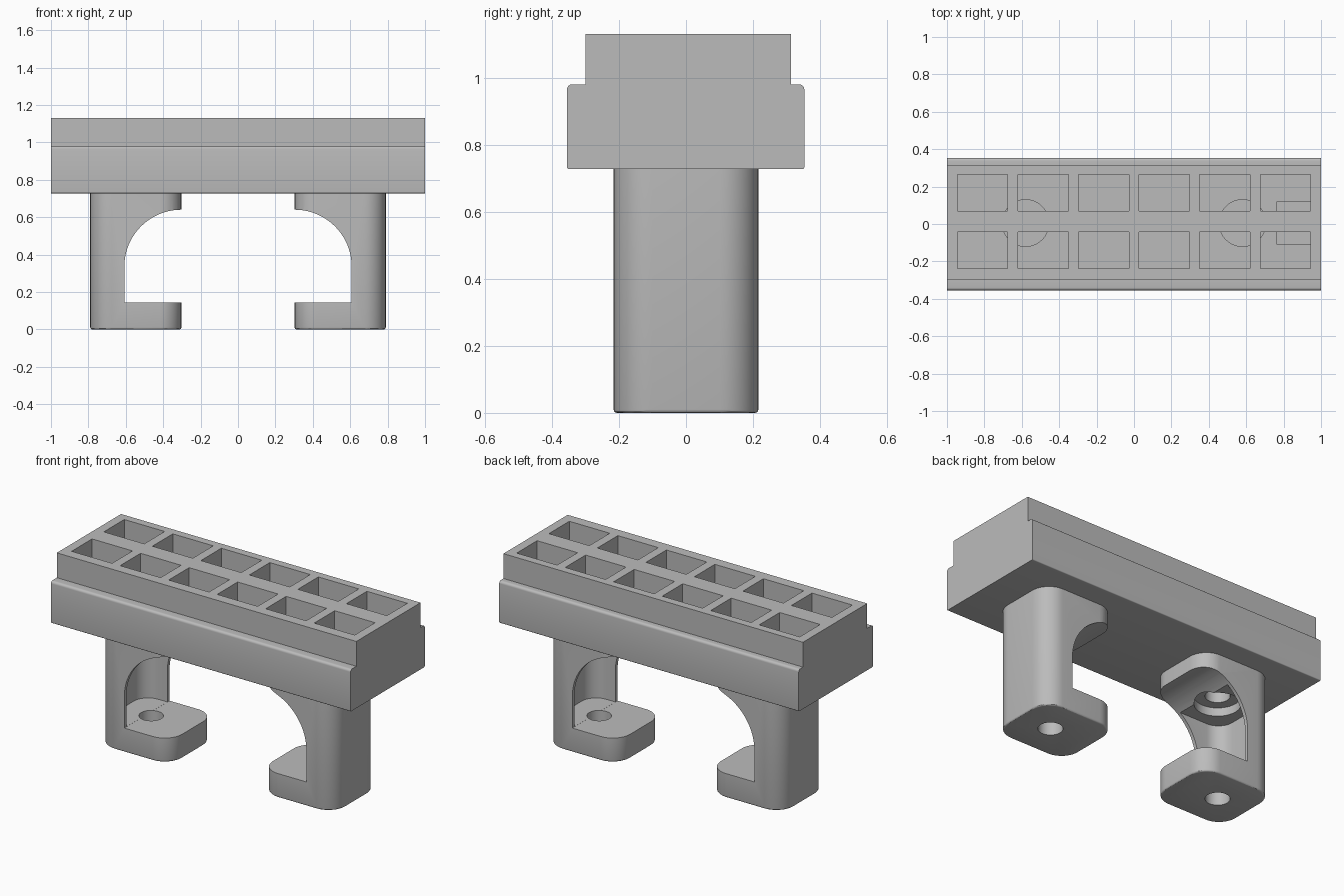
import bpy, bmesh, math

if "Cube" in bpy.data.objects:
    bpy.data.objects.remove(bpy.data.objects["Cube"])

grey = bpy.data.materials.new("light_grey")
grey.diffuse_color = (0.5, 0.5, 0.5, 1)
grey.use_nodes = True
grey.node_tree.nodes["Principled BSDF"].inputs["Base Color"].default_value = grey.diffuse_color


def prism(name, pts, vec, origin=lambda a, b: (a, b, 0)):
    """Extrude a closed 2D outline along vec."""
    bm = bmesh.new()
    face = bm.faces.new([bm.verts.new(origin(a, b)) for a, b in pts])
    new = bmesh.ops.extrude_face_region(bm, geom=[face])["geom"]
    bmesh.ops.translate(bm, vec=vec, verts=[v for v in new if isinstance(v, bmesh.types.BMVert)])
    bmesh.ops.recalc_face_normals(bm, faces=bm.faces)
    me = bpy.data.meshes.new(name)
    bm.to_mesh(me)
    bm.free()
    ob = bpy.data.objects.new(name, me)
    bpy.context.collection.objects.link(ob)
    me.materials.append(grey)
    return ob


def rounded(x0, x1, y0, y1, radii, n=10):
    """Rectangle outline; radii for corners (x1,y1), (x0,y1), (x0,y0), (x1,y0)."""
    pts = []
    for i, (x, y, sx, sy) in enumerate([(x1, y1, -1, -1), (x0, y1, 1, -1),
                                        (x0, y0, 1, 1), (x1, y0, -1, 1)]):
        r = radii[i]
        if r == 0:
            pts.append((x, y))
            continue
        for k in range(n + 1):
            a = math.pi / 2 * (i + k / n)
            pts.append((x + sx * r + r * math.cos(a), y + sy * r + r * math.sin(a)))
    return pts


def circle(x, y, r, n=40):
    return [(x + r * math.cos(2 * math.pi * k / n), y + r * math.sin(2 * math.pi * k / n))
            for k in range(n)]


def upright(name, pts, z0, z1):
    return prism(name, pts, (0, 0, z1 - z0), lambda a, b: (a, b, z0))


def apply_mods(ob):
    dg = bpy.context.evaluated_depsgraph_get()
    me = bpy.data.meshes.new_from_object(ob.evaluated_get(dg))
    ob.modifiers.clear()
    ob.data = me


def cut(ob, cutter):
    m = ob.modifiers.new("cut", "BOOLEAN")
    m.operation, m.solver, m.object = "DIFFERENCE", "EXACT", cutter
    apply_mods(ob)
    bpy.data.objects.remove(cutter)


def finish(ob):
    bpy.ops.object.select_all(action="DESELECT")
    ob.select_set(True)
    bpy.context.view_layer.objects.active = ob
    bpy.ops.object.shade_smooth_by_angle(angle=math.radians(30))


# Main block: stepped profile run along x, long edges filleted
LOW, STEP, TOP, FLOOR = 0.727, 0.98, 1.13, 0.80
prof = rounded(-0.355, 0.353, LOW, STEP, (0.015, 0.015, 0.006, 0.006), 5)
prof[6:6] = [(0.313, STEP), (0.313, TOP), (-0.30, TOP), (-0.30, STEP)]
block = prism("terminal_block", prof, (2, 0, 0), lambda a, b: (-1, a, b))

# Two rows of six rectangular pockets
for i in range(6):
    x = -0.945 + 0.324 * i
    for y0, y1 in ((-0.237, -0.042), (0.07, 0.265)):
        cut(block, upright("pocket_cutter", rounded(x, x + 0.27, y0, y1, (0,) * 4), FLOOR, 1.3))

# Recesses in the pocket floors
for x in (-0.58, 0.58):
    cut(block, upright("floor_cutter", circle(x, 0.005, 0.125), 0.76, FLOOR + 0.003))
cut(block, upright("slot_cutter", rounded(0.765, 0.943, -0.11, 0.12, (0,) * 4), 0.77, FLOOR + 0.002))
finish(block)

# Hook-shaped legs, with the openings facing each other
for side, label in ((-1, "left"), (1, "right")):
    def plan(x0, x1, w, r):
        p = rounded(x0, x1, -w, w, r)
        return [(side * x, y) for x, y in p]

    R = 0.115
    leg = upright(label + "_hook_leg", plan(0.303, 0.79, 0.216, (R,) * 4), 0, LOW + 0.002)
    bev = leg.modifiers.new("foot_fillet", "BEVEL")
    bev.width, bev.segments, bev.limit_method = 0.01, 3, "WEIGHT"
    attr = leg.data.attributes.new("bevel_weight_edge", "FLOAT", "EDGE")
    for e in leg.data.edges:
        if all(leg.data.vertices[v].co.z < 0.001 for v in e.vertices):
            attr.data[e.index].value = 1.0
    apply_mods(leg)

    # Arched opening
    arch = [(0.2, 0.145), (0.608, 0.145)]
    for k in range(21):
        a = math.pi / 2 * k / 20
        arch.append((0.303 + 0.305 * math.cos(a), 0.335 + 0.305 * math.sin(a)))
    arch.append((0.2, 0.64))
    cut(leg, prism("arch_cutter", [(side * x, z) for x, z in arch], (0, 1, 0),
                   lambda a, b: (a, -0.5, b)))

    # Hollow behind the thin rim
    cut(leg, upright("hollow_cutter", plan(0.40, 0.765, 0.195, (0.095, 0, 0, 0.095)), 0.1455, 0.58))

    # Screw recess, screw hole and foot hole
    for r, z0, z1 in ((0.125, 0.55, 0.63), (0.067, 0.6, 0.71), (0.067, -0.1, 0.3)):
        cut(leg, upright("hole_cutter", circle(side * 0.58, 0, r), z0, z1))
    finish(leg)
